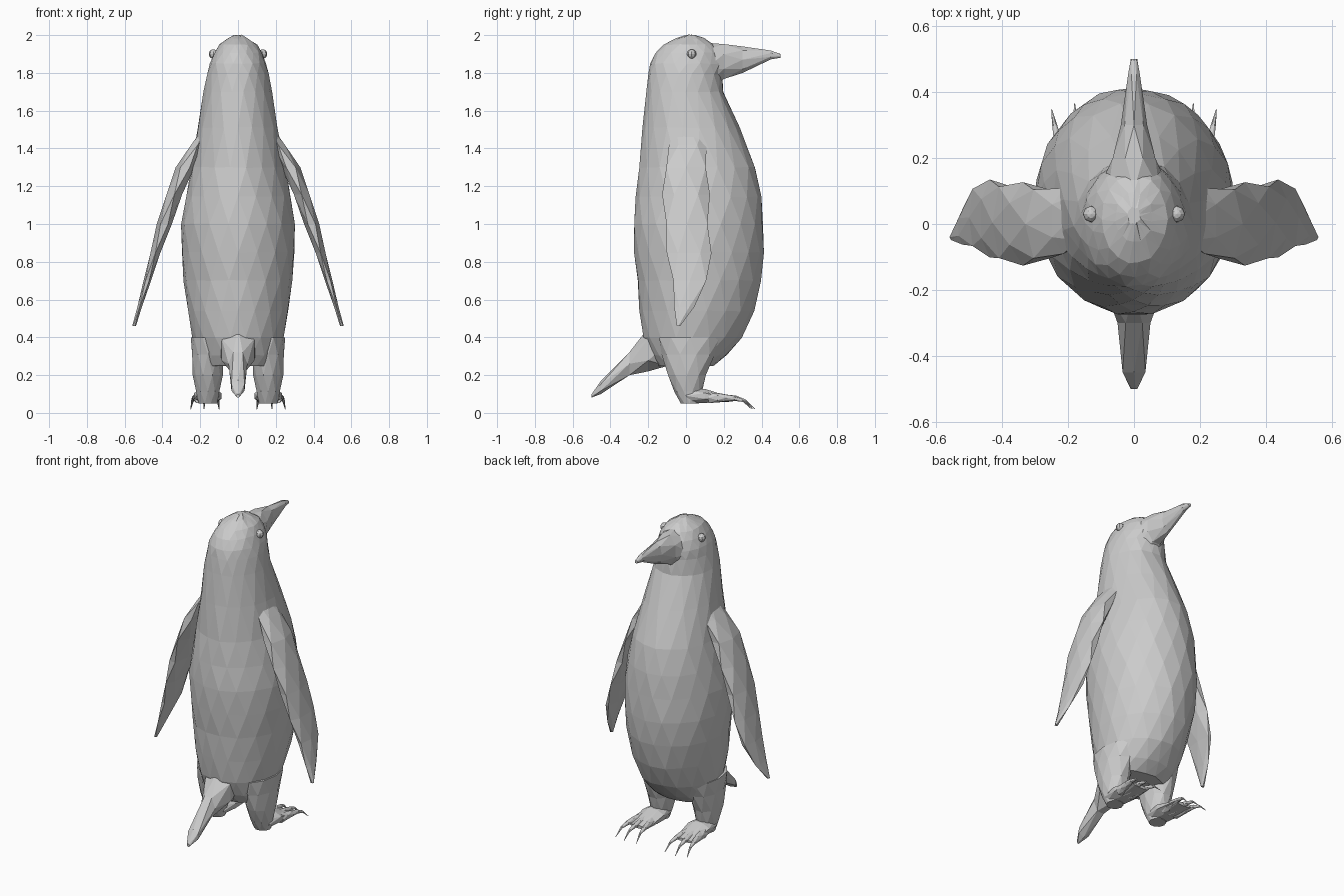
import bpy, bmesh, math, random
from mathutils import Vector

random.seed(4)
cube = bpy.data.objects.get("Cube")
if cube:
    bpy.data.objects.remove(cube)

grey = bpy.data.materials.new("plain_grey")
grey.use_nodes = True
grey.diffuse_color = (0.6, 0.6, 0.6, 1)
grey.node_tree.nodes["Principled BSDF"].inputs["Base Color"].default_value = grey.diffuse_color


def refine(keys):
    """Add a section on a smooth curve halfway between each pair of keys."""
    keys = [Vector(key) for key in keys]
    padded = [keys[0]] + keys + [keys[-1]]
    result = []
    for before, start, end, after in zip(padded, padded[1:], padded[2:], padded[3:]):
        middle = (start + end) / 2
        result += [start, middle + (middle - (before + after) / 2) / 8]
    return result + [keys[-1]]


def section_point(axis, section, angle):
    """Point on an elliptic section that spans low to high across the given axis."""
    along, low, high, half, x = section
    x += half * math.cos(angle)
    across = (low + high) / 2 + (high - low) / 2 * math.sin(angle)
    if axis == "z":
        return Vector((x, across, along))
    return Vector((x, along, across))


def loft(name, axis, sections, sides, mirror=1, jitter=0.0):
    """Skin a run of sections (along, low, high, half width, x) with flat triangles."""
    bm = bmesh.new()
    rings = []
    for i, section in enumerate(sections):
        # Every other ring turns by half a step, which staggers the facets
        turn = (i % 2) / 2
        ring = []
        for k in range(sides):
            point = section_point(axis, section, math.tau * (k + turn) / sides)
            point += Vector([random.uniform(-jitter, jitter) for _ in "xyz"])
            point.x *= mirror
            ring.append(bm.verts.new(point))
        rings.append(ring)
    for i, (ring, following) in enumerate(zip(rings, rings[1:])):
        near, far = (ring, following) if i % 2 == 0 else (following, ring)
        for k in range(sides):
            n = (k + 1) % sides
            bm.faces.new((near[k], near[n], far[k]))
            bm.faces.new((near[n], far[n], far[k]))
    bm.faces.new(rings[0])
    bm.faces.new(rings[-1])
    bmesh.ops.recalc_face_normals(bm, faces=bm.faces)
    mesh = bpy.data.meshes.new(name)
    bm.to_mesh(mesh)
    bm.free()
    mesh.materials.append(grey)
    bpy.context.collection.objects.link(bpy.data.objects.new(name, mesh))


# Body and head: one tapering form from the belly to the crown
loft("body", "z", refine([
    (0.25, -0.15, 0.15, 0.2, 0),
    (0.4, -0.23, 0.3, 0.24, 0),
    (0.7, -0.26, 0.4, 0.29, 0),
    (1, -0.28, 0.41, 0.3, 0),
    (1.3, -0.25, 0.37, 0.25, 0),
    (1.7, -0.21, 0.2, 0.18, 0),
    (1.85, -0.19, 0.2, 0.15, 0),
    (1.95, -0.12, 0.15, 0.1, 0),
    (2, 0, 0.05, 0.02, 0),
]), sides=18, jitter=0.003)

# Beak: deep at the cheeks, narrowing to a fine tip
loft("beak", "y", [
    (0.1, 1.68, 1.96, 0.11, 0),
    (0.2, 1.76, 1.96, 0.07, 0),
    (0.3, 1.8, 1.94, 0.04, 0),
    (0.45, 1.87, 1.92, 0.02, 0),
    (0.5, 1.88, 1.9, 0.01, 0),
], sides=8)

# Tail: a sloping wedge behind the legs
loft("tail", "y", [
    (-0.1, 0.23, 0.5, 0.1, 0),
    (-0.2, 0.22, 0.45, 0.1, 0),
    (-0.3, 0.19, 0.33, 0.05, 0),
    (-0.45, 0.1, 0.17, 0.04, 0),
    (-0.5, 0.08, 0.1, 0.01, 0),
], sides=6)

# Shoulder to tip of a flipper
flipper = refine([
    (1.5, -0.06, 0.1, 0.03, 0.16),
    (1.3, -0.12, 0.12, 0.05, 0.28),
    (1, -0.12, 0.13, 0.04, 0.39),
    (0.7, -0.08, 0.12, 0.02, 0.48),
    (0.46, -0.05, -0.03, 0.01, 0.55),
])

# Thigh to heel, and instep to the root of the toes
hip = 0.16
leg = refine([
    (0.4, -0.15, 0.19, 0.09, hip),
    (0.2, -0.1, 0.11, 0.08, hip),
    (0.05, -0.03, 0.07, 0.05, hip),
])
foot = [
    (0, 0.05, 0.13, 0.06, hip),
    (0.1, 0.05, 0.13, 0.08, hip),
    (0.25, 0.06, 0.08, 0.06, hip),
]


def toe_section(t, spread):
    """A toe thins along its length and its claw hooks down at the end."""
    radius = 0.03 * (1.05 - t)
    height = 0.08 - 0.06 * t ** 6
    along = 0.12 + (0.25 - abs(spread) / 4) * t
    return along, height - radius, height + radius, radius, hip + spread * (1 + t) / 2


for side, mirror in (("left", 1), ("right", -1)):
    loft(side + "_flipper", "z", flipper, 6, mirror)
    loft(side + "_leg", "z", leg, 10, mirror)
    loft(side + "_foot", "y", foot, 8, mirror)
    for toe, spread in (("inner", -0.06), ("middle", 0.02), ("outer", 0.09)):
        sections = [toe_section(step / 5, spread) for step in range(6)]
        loft(f"{side}_{toe}_toe", "y", sections, 6, mirror)

    # Eye: a faceted bead set in the side of the head
    bpy.ops.mesh.primitive_uv_sphere_add(segments=8, ring_count=6, radius=0.025,
                                         location=(0.13 * mirror, 0.03, 1.9))
    eye = bpy.context.object
    eye.name = side + "_eye"
    eye.data.materials.append(grey)
